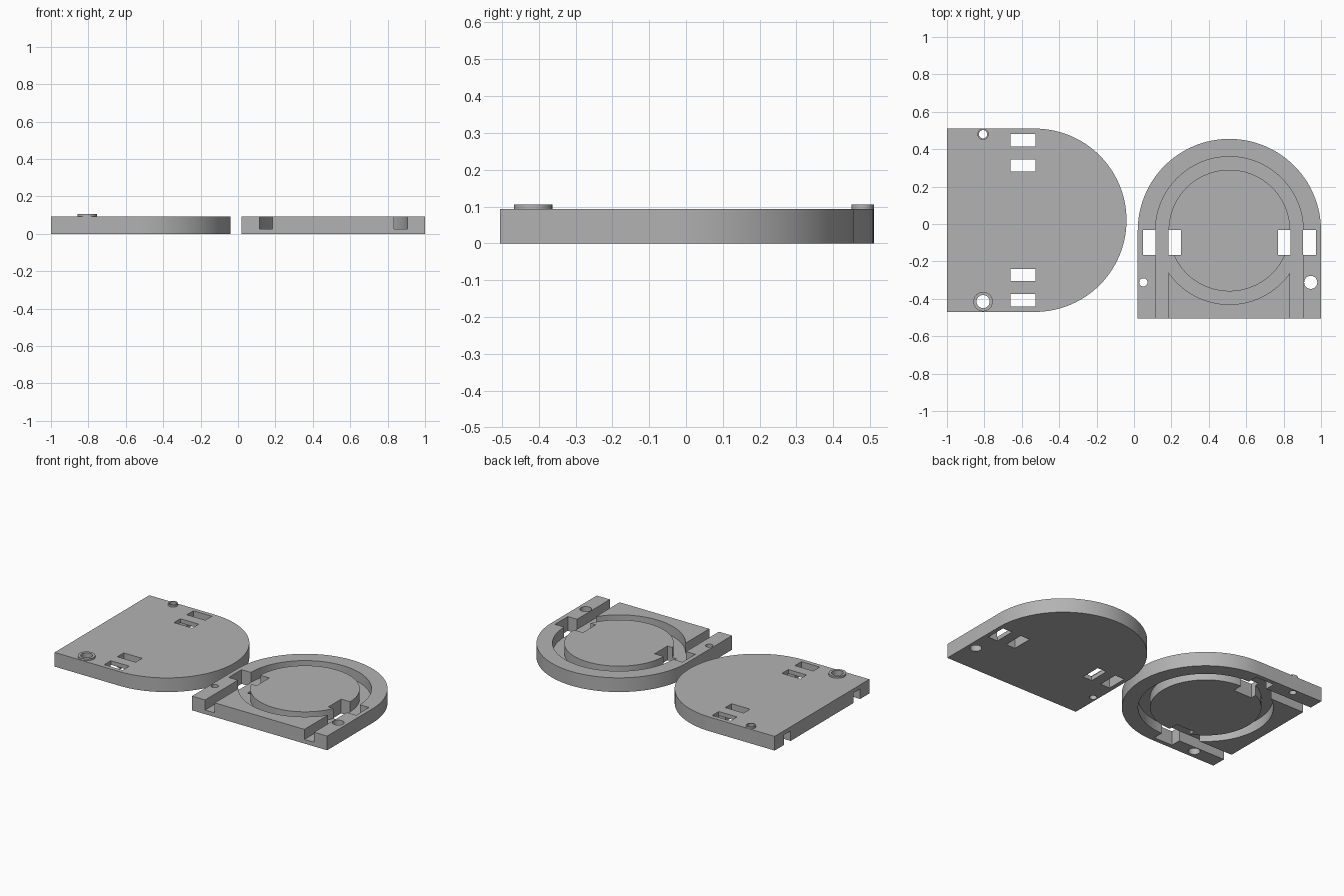
import bpy, bmesh, math
from mathutils import Matrix

if "Cube" in bpy.data.objects:
    bpy.data.objects.remove(bpy.data.objects["Cube"])

H, FLOOR = 0.093, 0.027          # plate thickness, groove floor height
R, R_OUT, R_IN = 0.49, 0.395, 0.325
FLAT = -0.47                     # straight edge, relative to the arc centre
SEG = 128

grey = bpy.data.materials.new("light_grey")
grey.diffuse_color = (0.45, 0.45, 0.45, 1)
grey.use_nodes = True
grey.node_tree.nodes["Principled BSDF"].inputs["Base Color"].default_value = grey.diffuse_color


def arc(r, a0, a1, n, cx=0, cy=0):
    return [(cx + r * math.cos(a0 + (a1 - a0) * i / n),
             cy + r * math.sin(a0 + (a1 - a0) * i / n)) for i in range(n + 1)]


def circle(r, cx=0, cy=0, n=SEG):
    return arc(r, 0, 2 * math.pi, n, cx, cy)[:-1]


def rect(x0, x1, y0, y1):
    return [(x0, y0), (x1, y0), (x1, y1), (x0, y1)]


def to_object(name, bm):
    bmesh.ops.recalc_face_normals(bm, faces=bm.faces)
    mesh = bpy.data.meshes.new(name)
    bm.to_mesh(mesh)
    bm.free()
    ob = bpy.data.objects.new(name, mesh)
    bpy.context.collection.objects.link(ob)
    mesh.materials.append(grey)
    return ob


def prism(name, outline, z0, z1):
    bm = bmesh.new()
    face = bm.faces.new([bm.verts.new((x, y, z0)) for x, y in outline])
    ext = bmesh.ops.extrude_face_region(bm, geom=[face])
    for v in ext["geom"]:
        if isinstance(v, bmesh.types.BMVert):
            v.co.z = z1
    return to_object(name, bm)


def tube(name, r_out, r_in, z0, z1, cx=0, cy=0, n=SEG):
    bm = bmesh.new()
    loops = [[bm.verts.new((x, y, z)) for x, y in circle(r, cx, cy, n)]
             for r, z in ((r_out, z0), (r_out, z1), (r_in, z1), (r_in, z0))]
    for k in range(4):
        a, b = loops[k], loops[(k + 1) % 4]
        for i in range(n):
            j = (i + 1) % n
            bm.faces.new((a[i], a[j], b[j], b[i]))
    return to_object(name, bm)


def cut(body, cutter):
    cutter.hide_render = True
    mod = body.modifiers.new("cut", "BOOLEAN")
    mod.operation, mod.solver, mod.object = "DIFFERENCE", "EXACT", cutter
    bpy.context.view_layer.objects.active = body
    bpy.ops.object.modifier_apply(modifier=mod.name)
    bpy.data.objects.remove(cutter)


def finish(ob, matrix):
    ob.data.transform(matrix)
    bpy.ops.object.select_all(action="DESELECT")
    ob.select_set(True)
    bpy.context.view_layer.objects.active = ob
    bpy.ops.object.shade_smooth_by_angle(angle=math.radians(30))


PINS = ((-0.46, -0.277, 0.022, 0.03), (0.435, -0.277, 0.035, 0.052))


def plate(name, g0, g1):
    # arched plate with the groove between heights g0 and g1
    body = prism(name, [(-R, FLAT), (R, FLAT)] + arc(R, 0, math.pi, SEG // 2), 0, H)
    cut(body, tube("ring_groove", R_OUT, R_IN, g0, g1))
    for s in (-1, 1):
        # straight channel leading out of the flat edge
        x0, x1 = sorted((s * R_IN, s * R_OUT))
        cut(body, prism("channel", rect(x0, x1, -0.6, 0), g0, g1))
        # strap slots on both sides of the channel
        for a, b in ((0.26, R_IN + 0.001), (R_OUT - 0.001, 0.462)):
            x0, x1 = sorted((s * a, s * b))
            cut(body, prism("slot", rect(x0, x1, -0.13, 0.003), -0.1, 0.2))
    # pin holes
    for x, y, r, _ in PINS:
        cut(body, prism("pin_hole", circle(r, x, y, 32), -0.1, 0.2))
    return body


# right half: groove opens upward
finish(plate("grooved_plate", FLOOR, 0.2), Matrix.Translation((0.51, -0.035, 0)))

# left half: groove opens downward, turned a quarter, with raised collars
place = Matrix.Translation((-0.53, 0.02, 0)) @ Matrix.Rotation(-math.pi / 2, 4, "Z")
finish(plate("cover_plate", -0.1, H - FLOOR), place)
for label, (x, y, r, r_out) in zip(("small", "large"), PINS):
    finish(tube(label + "_collar", r_out, r, H - 0.001, 0.105, x, y, 32), place)
